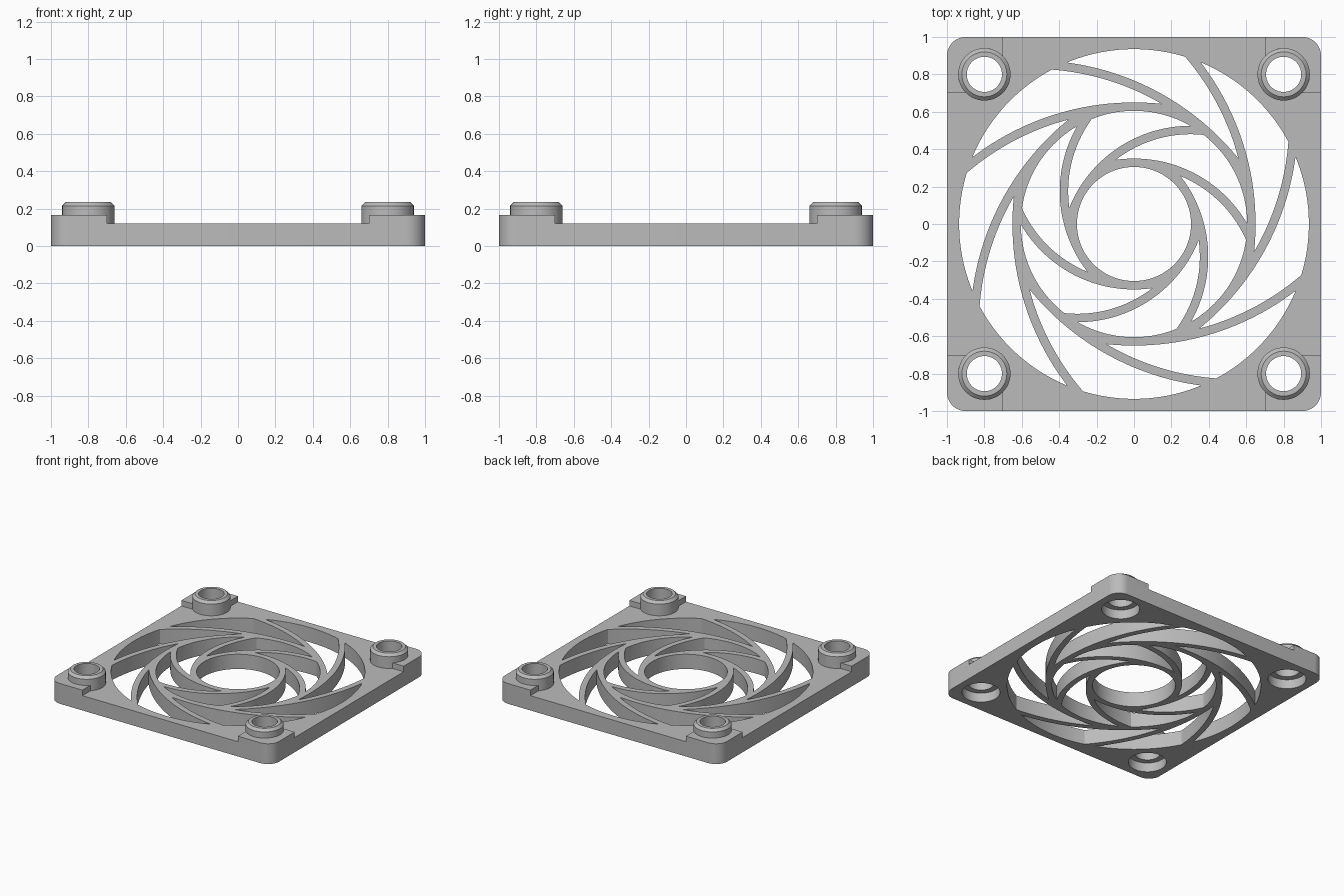
import bpy, bmesh
from math import sin, cos, pi, radians, acos, atan2
from mathutils import Vector, Matrix
from mathutils.geometry import intersect_sphere_sphere_2d

PLATE_H, PAD_H, BOSS_H = 0.12, 0.165, 0.235
BORE_H = 0.075                  # depth of the recess under each boss
HOLE_R, BOSS_R = 0.094, 0.14
CORNER_R, BOSS_POS, PAD_IN = 0.1, 0.8, 0.7
ORIGIN = Vector((0, 0))

cube = bpy.data.objects.get("Cube")
if cube:
    bpy.data.objects.remove(cube)

grey = bpy.data.materials.new("grey_plastic")
grey.use_nodes = True
COLOR = (0.5, 0.5, 0.5, 1)
grey.diffuse_color = COLOR
grey.node_tree.nodes["Principled BSDF"].inputs["Base Color"].default_value = COLOR


def polar(r, a, c=ORIGIN):
    return c + Vector((r * cos(a), r * sin(a)))


def arc(c, p, q, n):
    """Points on the shorter arc about c from p up to, but without, q."""
    v, w = p - c, q - c
    a, sweep = atan2(v.y, v.x), atan2(v.x * w.y - v.y * w.x, v.dot(w))
    return [polar(v.length, a + sweep * i / n, c) for i in range(n)]


def circle(c, r, n=64):
    return [polar(r, 2 * pi * i / n, c) for i in range(n)]


def finish(obj):
    """Weld, orient, colour and shade one mesh object."""
    bm = bmesh.new()
    bm.from_mesh(obj.data)
    bmesh.ops.remove_doubles(bm, verts=bm.verts, dist=0.0001)
    bmesh.ops.recalc_face_normals(bm, faces=bm.faces)
    bm.to_mesh(obj.data)
    bm.free()
    obj.data.materials.clear()
    obj.data.materials.append(grey)
    bpy.ops.object.select_all(action="DESELECT")
    obj.select_set(True)
    bpy.context.view_layer.objects.active = obj
    bpy.ops.object.shade_smooth_by_angle(angle=radians(30))


def slab(name, outlines, z0, z1):
    """Extrude a flat outline, with further outlines as holes."""
    curve = bpy.data.curves.new(name, "CURVE")
    curve.dimensions, curve.fill_mode = "2D", "BOTH"
    curve.extrude = (z1 - z0) / 2
    for pts in outlines:
        spline = curve.splines.new("POLY")
        spline.points.add(len(pts) - 1)
        for sp, p in zip(spline.points, pts):
            sp.co = (p.x, p.y, 0, 1)
        spline.use_cyclic_u = True
    obj = bpy.data.objects.new(name, curve)
    bpy.context.collection.objects.link(obj)
    bpy.ops.object.select_all(action="DESELECT")
    obj.select_set(True)
    bpy.context.view_layer.objects.active = obj
    bpy.ops.object.convert(target="MESH")
    obj = bpy.context.view_layer.objects.active
    obj.data.transform(Matrix.Translation((0, 0, (z0 + z1) / 2)))
    finish(obj)
    return obj


def lathe(name, profile, centre, n=64):
    """Revolve a closed (radius, height) profile about a vertical axis."""
    bm = bmesh.new()
    rings = [[bm.verts.new((*polar(r, 2 * pi * i / n, centre), z)) for i in range(n)]
             for r, z in profile]
    for k, ring in enumerate(rings):
        above = rings[(k + 1) % len(rings)]
        for i in range(n):
            j = (i + 1) % n
            bm.faces.new((ring[i], ring[j], above[j], above[i]))
    mesh = bpy.data.meshes.new(name)
    bm.to_mesh(mesh)
    bm.free()
    obj = bpy.data.objects.new(name, mesh)
    bpy.context.collection.objects.link(obj)
    finish(obj)


def swirl(count, rim, neck, blade_r, width, mirror):
    """Openings between curved blades, each bounded by three arcs."""
    step, d = 2 * pi / count, blade_r - neck
    inner_r = blade_r - width
    c1, c2 = polar(d, -pi / 2), polar(d, -pi / 2 - step)

    def rim_point(r, axis):
        return polar(rim, axis + acos((r * r - rim * rim - d * d) / (2 * rim * d)))

    tip = rim_point(blade_r, pi / 2)
    corner = rim_point(inner_r, pi / 2 - step)
    root = max(intersect_sphere_sphere_2d(c1, blade_r, c2, inner_r), key=lambda p: p.y)
    cell = (arc(ORIGIN, tip, corner, 20) + arc(c2, corner, root, 24)
            + arc(c1, root, tip, 32))
    if mirror:
        cell = [Vector((-p.x, p.y)) for p in cell]
    return [[Matrix.Rotation(step * k, 2) @ p for p in cell] for k in range(count)]


# Grille plate with two counter-rotating rings of blades
quarter = [polar(CORNER_R, pi / 2 * i / 12, Vector((1 - CORNER_R, 1 - CORNER_R)))
           for i in range(13)]
turns = [Matrix.Rotation(pi / 2 * k, 2) for k in range(4)]
boss_centres = [t @ Vector((BOSS_POS, BOSS_POS)) for t in turns]
outlines = [[t @ p for t in turns for p in quarter]]
outlines += [circle(c, BOSS_R) for c in boss_centres]
outlines += swirl(8, 0.935, 0.65, 1.42, 0.046, False)
outlines += swirl(6, 0.605, 0.35, 0.70, 0.045, True)
outlines.append(circle(ORIGIN, 0.305, 96))
slab("grille_plate", outlines, 0, PLATE_H)

# Raised corner pads, cut away around the bosses
centre = Vector((BOSS_POS, BOSS_POS))
reach = (BOSS_R ** 2 - (BOSS_POS - PAD_IN) ** 2) ** 0.5
start, end = Vector((PAD_IN, BOSS_POS + reach)), Vector((BOSS_POS + reach, PAD_IN))
middle = polar(BOSS_R, pi / 4, centre)
pad = [Vector((1, PAD_IN))] + quarter + [Vector((PAD_IN, 1))]
pad += arc(centre, start, middle, 16) + arc(centre, middle, end, 16) + [end]

# Hollow bosses with a chamfered rim, open to a wider recess below
boss = [(HOLE_R, BORE_H), (BOSS_R, BORE_H), (BOSS_R, BOSS_H - 0.02),
        (BOSS_R - 0.02, BOSS_H), (HOLE_R, BOSS_H)]
corners = ("back_left", "back_right", "front_right", "front_left")
for label, turn, c in zip(corners, turns, boss_centres):
    slab("corner_pad_" + label, [[turn @ p for p in pad]], PLATE_H, PAD_H)
    lathe("corner_boss_" + label, boss, c)
